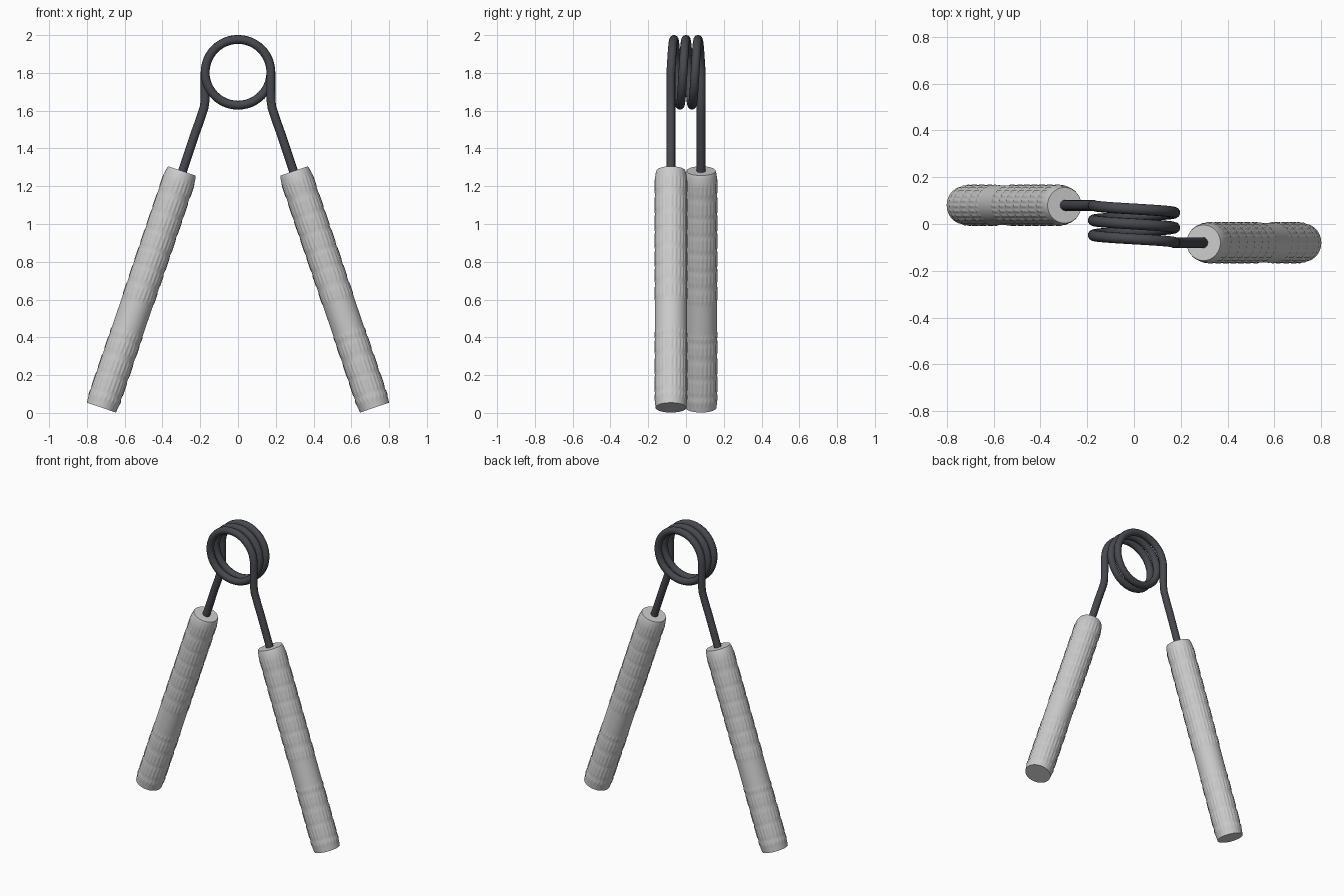
import bpy, bmesh, math
from mathutils import Vector, Matrix

if "Cube" in bpy.data.objects:
    bpy.data.objects.remove(bpy.data.objects["Cube"])

dark = bpy.data.materials.new("dark_steel")
dark.diffuse_color = (0.06, 0.065, 0.075, 1)
dark.use_nodes = True
dark.node_tree.nodes["Principled BSDF"].inputs["Base Color"].default_value = dark.diffuse_color

# Spring: a 2.5 turn coil with a bent leg at each end
R, ZC, Y, TURNS, STEPS = 0.174, 1.803, 0.08, 2.5, 120
leg = [(0.302, 1.255), (0.225, 1.485), (0.205, 1.54), (0.18, 1.615), (0.175, 1.65), (0.174, 1.72)]
path = [(-x, Y, z) for x, z in leg]
for i in range(STEPS + 1):
    t = i / STEPS
    a = math.pi - t * TURNS * 2 * math.pi
    path.append((R * math.cos(a), Y - 2 * Y * t, ZC + R * math.sin(a)))
path += [(x, -Y, z) for x, z in reversed(leg)]

curve = bpy.data.curves.new("coil_spring", 'CURVE')
curve.dimensions = '3D'
curve.bevel_depth = 0.0235
curve.bevel_resolution = 4
curve.use_fill_caps = True
spline = curve.splines.new('POLY')
spline.points.add(len(path) - 1)
for p, co in zip(spline.points, path):
    p.co = (*co, 1)
curve.materials.append(dark)
spring = bpy.data.objects.new("coil_spring", curve)
bpy.context.collection.objects.link(spring)

# Grip: lathed body with rows of small lengthwise ridges, plain band in the lower part
TOP, BOTTOM = Vector((0.297, -Y, 1.281)), Vector((0.723, -Y, 0.028))
LENGTH = (TOP - BOTTOM).length
RIBS = 24
N = RIBS * 4


def ridged(s):
    """True where distance s from the bottom lies in a row of ridges."""
    if s < 0.05 or s > LENGTH - 0.06 or 0.42 < s < 0.57:
        return False
    return (s / 0.1) % 1 < 0.72


def body_radius(s):
    low = 0.0815 + 0.0035 * min(1, s / 0.04)
    u = max(0, 1 - (LENGTH - s) / 0.05)
    return low - 0.009 * u * u


def make_grip(name, turn):
    stations = sorted({0, 0.02, 0.04, LENGTH - 0.045, LENGTH - 0.02, LENGTH - 0.008, LENGTH}
                      | {round(0.0125 * k, 4) for k in range(4, 102)})
    bm = bmesh.new()
    rings = []
    for s in stations:
        ring = []
        for j in range(N):
            a = 2 * math.pi * j / N
            r = body_radius(s)
            if ridged(s) and j % 4 in (0, 1):
                r += 0.0028
            ring.append(bm.verts.new((r * math.cos(a), r * math.sin(a), s)))
        rings.append(ring)
    for lo, hi in zip(rings, rings[1:]):
        for j in range(N):
            k = (j + 1) % N
            bm.faces.new((lo[j], lo[k], hi[k], hi[j]))
    bm.faces.new(reversed(rings[0]))
    bm.faces.new(rings[-1])
    tilt = (TOP - BOTTOM).to_track_quat('Z', 'Y').to_matrix().to_4x4()
    bm.transform(Matrix.Rotation(turn, 4, 'Z') @ Matrix.Translation(BOTTOM) @ tilt)
    mesh = bpy.data.meshes.new(name)
    bm.to_mesh(mesh)
    bm.free()
    ob = bpy.data.objects.new(name, mesh)
    bpy.context.collection.objects.link(ob)
    bpy.ops.object.select_all(action='DESELECT')
    ob.select_set(True)
    bpy.context.view_layer.objects.active = ob
    bpy.ops.object.shade_smooth_by_angle(angle=math.radians(35))


# The second grip is the first turned half way round
make_grip("right_grip", 0)
make_grip("left_grip", math.pi)
